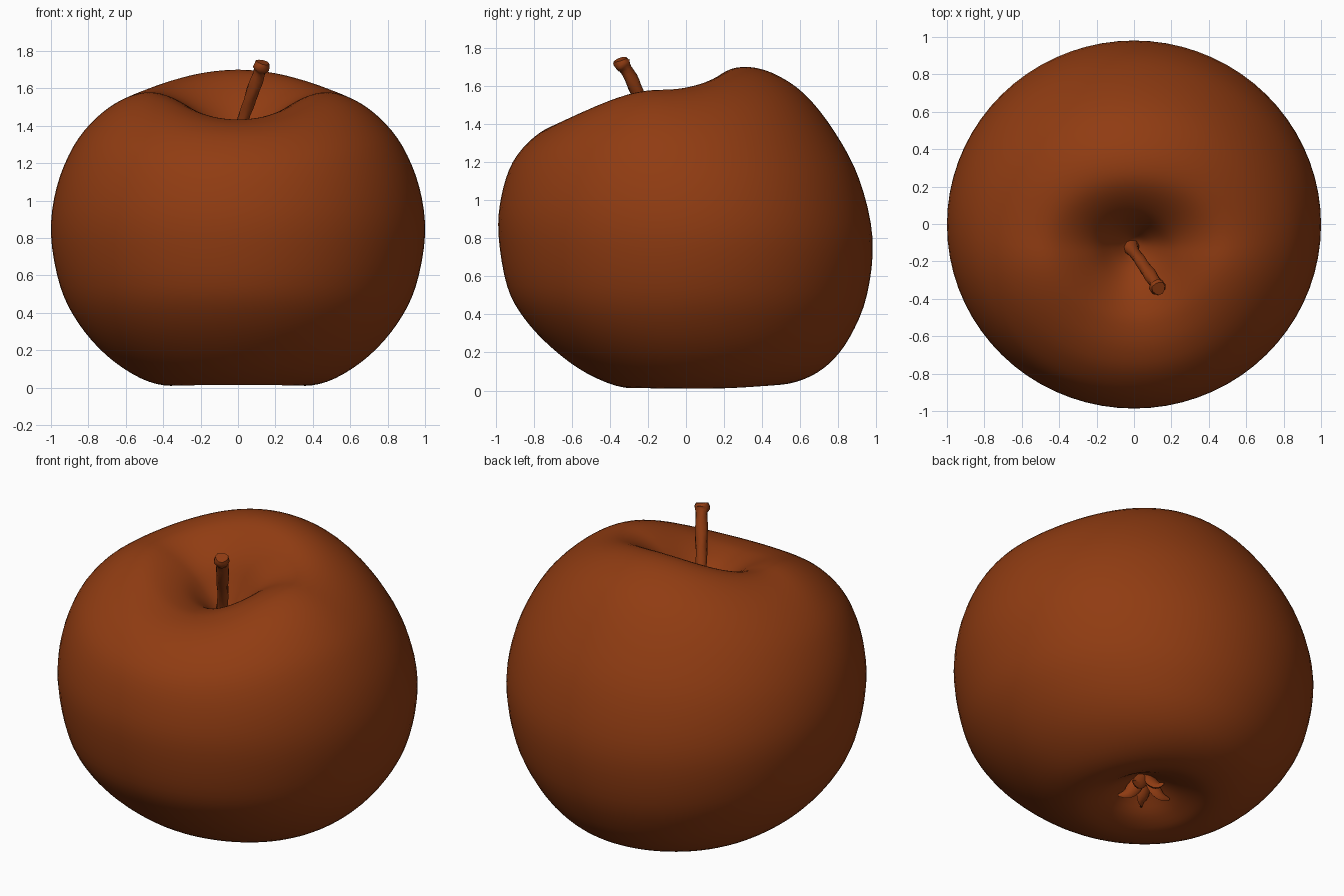
import bpy, bmesh, math
from mathutils import Vector

if "Cube" in bpy.data.objects:
    bpy.data.objects.remove(bpy.data.objects["Cube"])

skin = bpy.data.materials.new("russet brown")
skin.diffuse_color = (0.28, 0.045, 0.006, 1)
skin.use_nodes = True
skin.node_tree.nodes["Principled BSDF"].inputs["Base Color"].default_value = skin.diffuse_color


def finish(name, bm, angle=60):
    bmesh.ops.recalc_face_normals(bm, faces=bm.faces[:])
    mesh = bpy.data.meshes.new(name)
    bm.to_mesh(mesh)
    bm.free()
    mesh.materials.append(skin)
    ob = bpy.data.objects.new(name, mesh)
    bpy.context.collection.objects.link(ob)
    bpy.ops.object.select_all(action='DESELECT')
    ob.select_set(True)
    bpy.context.view_layer.objects.active = ob
    bpy.ops.object.shade_smooth_by_angle(angle=math.radians(angle))
    return ob


def skin_rings(name, rings, angle=60):
    """Join closed rings of points into a capped surface."""
    bm = bmesh.new()
    loops = [[bm.verts.new(p) for p in ring] for ring in rings]
    n = len(loops[0])
    for a, b in zip(loops, loops[1:]):
        for i in range(n):
            j = (i + 1) % n
            bm.faces.new((a[i], a[j], b[j], b[i]))
    bm.faces.new(loops[0])
    bm.faces.new(loops[-1])
    return finish(name, bm, angle)


def smooth_rows(rows, steps):
    """Catmull-Rom interpolation through the rows."""
    rows = [Vector(r) for r in rows]
    out = []
    for i in range(len(rows) - 1):
        p0, p1 = rows[max(i - 1, 0)], rows[i]
        p2, p3 = rows[i + 1], rows[min(i + 2, len(rows) - 1)]
        for s in range(steps):
            t = s / steps
            out.append(0.5 * (2 * p1 + (p2 - p0) * t
                              + (2 * p0 - 5 * p1 + 4 * p2 - p3) * t * t
                              + (3 * p1 - p0 - 3 * p2 + p3) * t ** 3))
    return out + [rows[-1]]


def tube(name, points, n=10, flat=1.0, knobbly=0.0):
    """Tube along rows of (x, y, z, radius)."""
    rows = smooth_rows(points, 3)
    rings = []
    for k, row in enumerate(rows):
        a, b = rows[max(k - 1, 0)], rows[min(k + 1, len(rows) - 1)]
        tan = Vector((b - a)[:3]).normalized()
        side = tan.cross(Vector((0.3, 1, 0.1))).normalized()
        up = side.cross(tan)
        ring = []
        for i in range(n):
            t = math.tau * i / n
            r = row[3] * (1 + knobbly * math.sin(3 * t + 1.3 * k))
            ring.append(Vector(row[:3]) + side * math.cos(t) * r
                        + up * math.sin(t) * r * flat)
        rings.append(ring)
    return skin_rings(name, rings, 50)


# Fruit body: each row is half width, front y, back y, z at front, sides, back
body = [
    (0.01, -0.13, -0.11, 1.25, 1.25, 1.25),
    (0.05, -0.17, -0.07, 1.27, 1.28, 1.28),
    (0.12, -0.24, -0.02, 1.34, 1.36, 1.38),
    (0.22, -0.34, 0.06, 1.40, 1.47, 1.54),
    (0.35, -0.46, 0.18, 1.43, 1.55, 1.66),
    (0.48, -0.56, 0.30, 1.43, 1.58, 1.70),
    (0.62, -0.68, 0.45, 1.40, 1.54, 1.67),
    (0.76, -0.80, 0.62, 1.33, 1.44, 1.56),
    (0.88, -0.91, 0.78, 1.20, 1.29, 1.36),
    (0.97, -0.97, 0.91, 1.02, 1.07, 1.11),
    (1.00, -0.985, 0.98, 0.82, 0.82, 0.80),
    (0.95, -0.94, 0.95, 0.55, 0.54, 0.50),
    (0.85, -0.85, 0.86, 0.38, 0.34, 0.28),
    (0.70, -0.70, 0.75, 0.22, 0.17, 0.14),
    (0.52, -0.52, 0.62, 0.09, 0.05, 0.06),
    (0.36, -0.32, 0.47, 0.015, 0.01, 0.03),
    (0.24, -0.16, 0.33, 0.04, 0.05, 0.07),
    (0.13, -0.05, 0.20, 0.12, 0.12, 0.13),
    (0.05, 0.02, 0.12, 0.17, 0.17, 0.17),
    (0.01, 0.06, 0.08, 0.18, 0.18, 0.18),
]
rings = []
for w, yf, yb, zf, zs, zb in smooth_rows(body, 4):
    ring = []
    for i in range(72):
        c, s = math.cos(math.tau * i / 72), math.sin(math.tau * i / 72)
        z = zs * c * c + (zb if s > 0 else zf) * s * s
        ring.append((w * c, (yf + yb) / 2 + (yb - yf) / 2 * s, z))
    rings.append(ring)
skin_rings("fruit_body", rings)

# Leaning woody stem with a flared tip
tube("stem", [(-0.02, -0.12, 1.23, 0.05), (0.0, -0.15, 1.33, 0.032),
              (0.03, -0.19, 1.44, 0.031), (0.06, -0.235, 1.53, 0.033),
              (0.092, -0.28, 1.62, 0.036), (0.115, -0.315, 1.69, 0.033),
              (0.125, -0.335, 1.715, 0.044), (0.132, -0.345, 1.74, 0.036)],
     knobbly=0.08)

# Dried sepals curling in the bottom hollow
for k in range(5):
    a = math.tau * k / 5 + 0.4
    d = Vector((math.cos(a), math.sin(a)))
    sepal = []
    for r, z, w in ((0.02, 0.18, 0.03), (0.06, 0.12, 0.04),
                    (0.10, 0.085, 0.03), (0.15, 0.08, 0.008)):
        sepal.append((-0.02 + d.x * r, 0.07 + d.y * r, z, w))
    tube(f"sepal_{k + 1}", sepal, n=8, flat=0.5)
